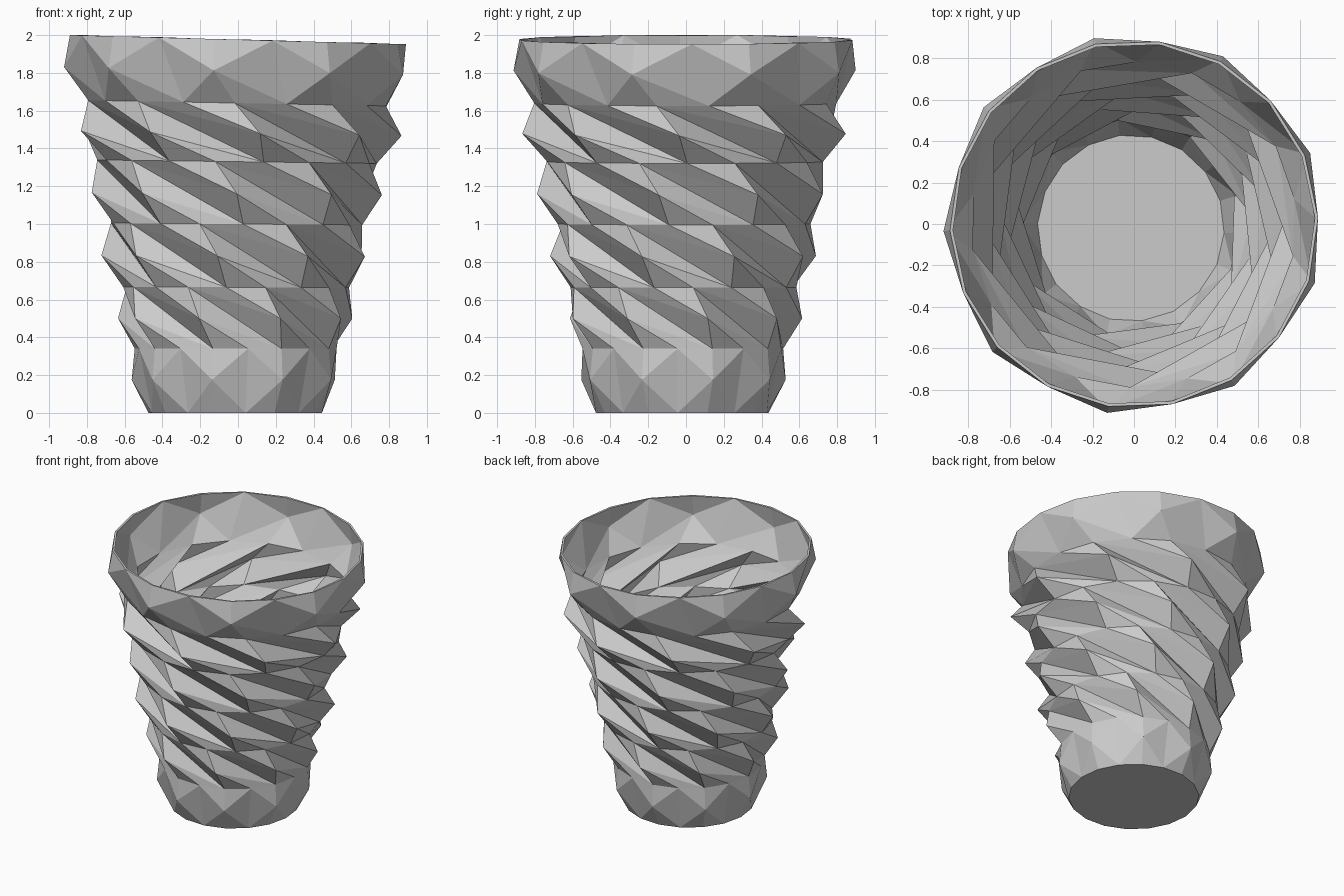
import bpy, bmesh
from math import sin, cos, radians

if "Cube" in bpy.data.objects:
    bpy.data.objects.remove(bpy.data.objects["Cube"])

N = 9                                   # raised points per band
# valley rings (height, radius) from the rim down to the foot
rings = [(1.976, .89), (1.64, .80), (1.33, .74), (1.0, .67),
         (.665, .60), (.34, .535), (0, .46)]
# raised points of each band (height, radius, angle shift) and the band's twist
peaks = [(1.81, .92, -3.5), (1.48, .87, 3), (1.16, .78, 3),
         (.83, .715, 3), (.50, .63, 1), (.175, .55, 0)]
twists = [7, 52, 52, 52, 52, 0]

bm = bmesh.new()


def point(angle, z, r):
    # slight lean of the upper part and small offset of the foot
    a = radians(angle)
    x, y = r * sin(a), -r * cos(a)
    s = 1 - z / 2
    return bm.verts.new((x - .015 * s, y - .02 * s, z - .028 * x * (z / 2) ** 2))


def ring(phase, z, r):
    return [point(phase + 20 * i, z, r) for i in range(2 * N)]


# faceted bands: raised points with a deep valley line between neighbours
phase = -28
top = ring(phase, *rings[0])
for low, (z, r, shift), twist in zip(rings[1:], peaks, twists):
    bot = ring(phase + twist, *low)
    tips = [point(phase + 20 + twist / 2 + shift + 40 * k, z, r) for k in range(N)]
    for k, p in enumerate(tips):
        for row in (top, bot):
            a, m, b = (row[(2 * k + j) % (2 * N)] for j in range(3))
            bm.faces.new((a, m, p))
            bm.faces.new((m, b, p))
        bm.faces.new((tips[k - 1], bot[2 * k], top[2 * k]))
        bm.faces.new((bot[2 * k], p, top[2 * k]))
    top = bot[1:] + bot[:1]             # next band starts half a step on
    phase += twist + 20

# floor
bm.faces.new(top)
bmesh.ops.recalc_face_normals(bm, faces=bm.faces)
floor = min(bm.faces, key=lambda f: f.calc_center_median().z)
if floor.normal.z > 0:
    bmesh.ops.reverse_faces(bm, faces=bm.faces)

mesh = bpy.data.meshes.new("twisted_vase")
bm.to_mesh(mesh)
bm.free()
vase = bpy.data.objects.new("twisted_vase", mesh)
bpy.context.collection.objects.link(vase)

# thin wall
wall = vase.modifiers.new("wall", 'SOLIDIFY')
wall.thickness = .015
wall.offset = -1
